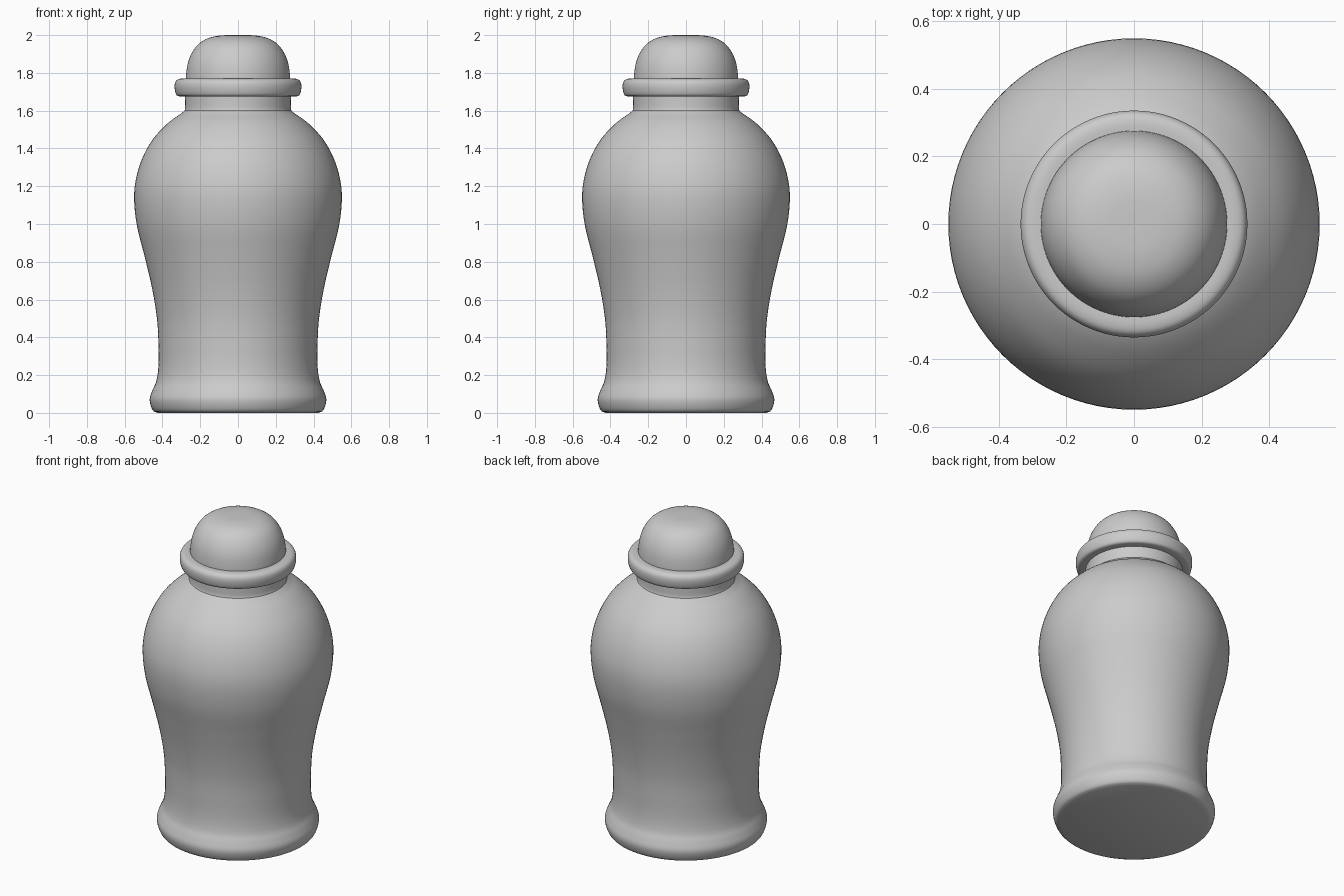
import bpy
import math
from mathutils import Vector

cube = bpy.data.objects.get("Cube")
if cube:
    bpy.data.objects.remove(cube, do_unlink=True)

SIDES = 96

grey = bpy.data.materials.new("light grey")
grey.use_nodes = True
grey.diffuse_color = (0.6, 0.6, 0.6, 1)
grey.node_tree.nodes["Principled BSDF"].inputs["Base Color"].default_value = (0.6, 0.6, 0.6, 1)


def smooth_profile(points, steps=4):
    """Catmull-Rom curve through (radius, height) points."""
    p = [Vector(q) for q in points]
    p = [2 * p[0] - p[1]] + p + [2 * p[-1] - p[-2]]
    out = []
    for a, b, c, d in zip(p, p[1:], p[2:], p[3:]):
        for i in range(steps):
            t = i / steps
            out.append((2 * b + (c - a) * t + (2 * a - 5 * b + 4 * c - d) * t * t
                        + (3 * b - a - 3 * c + d) * t ** 3) / 2)
    return out + [p[-2]]


def lathe(name, profile):
    """Revolve a profile about z and cap both ends."""
    verts, faces = [], []
    for r, z in profile:
        for s in range(SIDES):
            a = 2 * math.pi * s / SIDES
            verts.append((r * math.cos(a), r * math.sin(a), z))
    for k in range(len(profile) - 1):
        for s in range(SIDES):
            n = (s + 1) % SIDES
            lo, hi = k * SIDES, (k + 1) * SIDES
            faces.append((lo + s, lo + n, hi + n, hi + s))
    faces.append(tuple(reversed(range(SIDES))))
    faces.append(tuple(range(len(verts) - SIDES, len(verts))))
    mesh = bpy.data.meshes.new(name)
    mesh.from_pydata(verts, [], faces)
    mesh.materials.append(grey)
    obj = bpy.data.objects.new(name, mesh)
    bpy.context.collection.objects.link(obj)
    bpy.ops.object.select_all(action="DESELECT")
    obj.select_set(True)
    bpy.context.view_layer.objects.active = obj
    bpy.ops.object.shade_smooth_by_angle(angle=math.radians(35))
    return obj


# Jar: flared foot, waist and full shoulder, then a straight neck
body = smooth_profile([
    (0.425, 0), (0.452, 0.015), (0.468, 0.07), (0.453, 0.12), (0.432, 0.17),
    (0.421, 0.25), (0.421, 0.36), (0.429, 0.5), (0.455, 0.66), (0.495, 0.83),
    (0.535, 0.99), (0.55, 1.13), (0.54, 1.24), (0.506, 1.35), (0.45, 1.45),
    (0.37, 1.535), (0.3, 1.585)])
neck = smooth_profile([(0.283, 1.6), (0.28, 1.62), (0.28, 1.69)])
lathe("jar_body", body + neck)

# Lid: rounded rim
lathe("lid_rim", smooth_profile([
    (0.27, 1.675), (0.3, 1.675), (0.325, 1.682), (0.335, 1.715),
    (0.334, 1.745), (0.322, 1.763), (0.3, 1.77), (0.27, 1.77)]))

# Lid: dome
lathe("lid_dome", smooth_profile([
    (0.276, 1.75), (0.275, 1.79), (0.266, 1.85), (0.245, 1.905),
    (0.21, 1.952), (0.16, 1.983), (0.1, 1.997), (0.04, 2), (0.002, 2)]))
